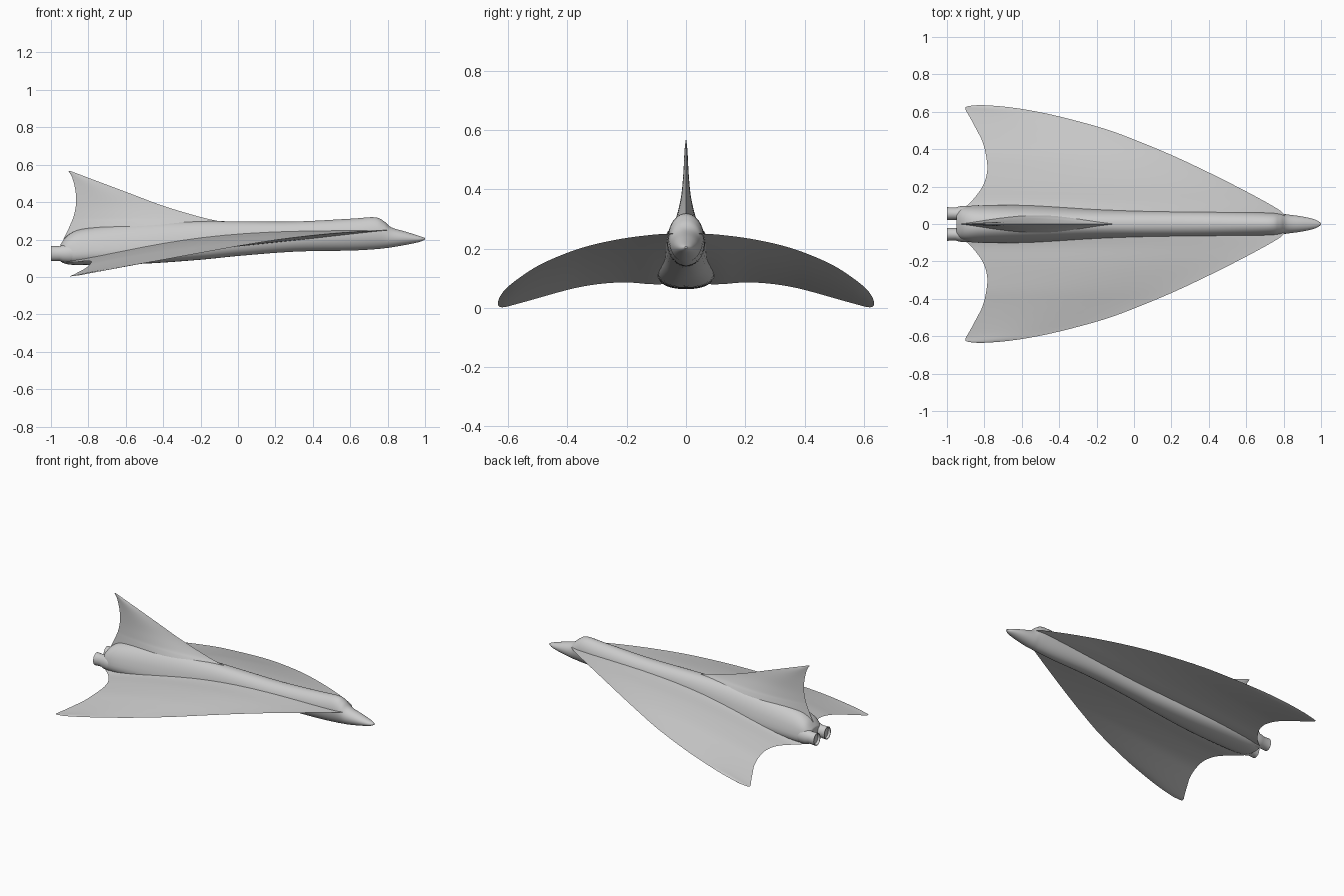
import bpy, bmesh, math

cube = bpy.data.objects.get("Cube")
if cube:
    bpy.data.objects.remove(cube, do_unlink=True)

grey = bpy.data.materials.new("light_grey")
grey.use_nodes = True
grey.diffuse_color = (0.6, 0.6, 0.6, 1)
grey.node_tree.nodes["Principled BSDF"].inputs["Base Color"].default_value = (0.6, 0.6, 0.6, 1)


def smooth_rows(rows, steps):
    """Catmull-Rom interpolation between station rows."""
    out = []
    for i in range(len(rows) - 1):
        a, b, c, d = (rows[max(0, min(len(rows) - 1, i + k))] for k in (-1, 0, 1, 2))
        for s in range(steps):
            t = s / steps
            out.append([q + t / 2 * (r - p + t * (2*p - 5*q + 4*r - e + t * (3*(q - r) + e - p)))
                        for p, q, r, e in zip(a, b, c, d)])
    out.append(list(rows[-1]))
    return out


def loft(name, rings, mirror=False, angle=40):
    """Skin closed rings of equal length and cap both ends."""
    bm = bmesh.new()
    loops = [[bm.verts.new(p) for p in ring] for ring in rings]
    n = len(loops[0])
    for a, b in zip(loops, loops[1:]):
        for i in range(n):
            j = (i + 1) % n
            bm.faces.new((a[i], a[j], b[j], b[i]))
    bm.faces.new(loops[0])
    bm.faces.new(loops[-1])
    bmesh.ops.recalc_face_normals(bm, faces=bm.faces)
    mesh = bpy.data.meshes.new(name)
    bm.to_mesh(mesh)
    bm.free()
    mesh.materials.append(grey)
    ob = bpy.data.objects.new(name, mesh)
    bpy.context.collection.objects.link(ob)
    bpy.ops.object.select_all(action='DESELECT')
    ob.select_set(True)
    bpy.context.view_layer.objects.active = ob
    bpy.ops.object.shade_smooth_by_angle(angle=math.radians(angle))
    if mirror:
        mod = ob.modifiers.new("Mirror", 'MIRROR')
        mod.use_axis = (False, True, False)
    return ob


def foil_params(n=24):
    """Chord fraction and side (+1 or -1) around a closed section."""
    us = [(1 - math.cos(math.pi * i / n)) / 2 for i in range(n + 1)]
    return [(u, 1) for u in us] + [(u, -1) for u in reversed(us[1:-1])]


def bulge(u):
    return math.sin(math.pi * u ** 1.1)


# Fuselage: x, half width, bottom z, top z, squareness, narrowing toward the top
body = smooth_rows([
    (1.0, 0.004, 0.200, 0.208, 2, 0),
    (0.97, 0.023, 0.187, 0.219, 2, 0),
    (0.90, 0.040, 0.172, 0.241, 2, 0),
    (0.82, 0.051, 0.158, 0.265, 2, 0),
    (0.78, 0.056, 0.153, 0.298, 2, 0),
    (0.73, 0.060, 0.148, 0.319, 2, 0),
    (0.60, 0.064, 0.141, 0.311, 2, 0),
    (0.30, 0.068, 0.135, 0.296, 2.1, 0.02),
    (0.0, 0.073, 0.112, 0.297, 2.3, 0.1),
    (-0.2, 0.080, 0.092, 0.298, 2.4, 0.2),
    (-0.5, 0.092, 0.071, 0.290, 2.5, 0.28),
    (-0.8, 0.096, 0.064, 0.262, 2.5, 0.25),
    (-0.9, 0.090, 0.066, 0.230, 2.5, 0.15),
    (-0.945, 0.070, 0.080, 0.180, 2.4, 0.05),
    (-0.95, 0.050, 0.095, 0.165, 2.2, 0),
], 5)


def body_ring(x, w, lo, hi, power, taper, n=40):
    ring = []
    for i in range(n):
        c, s = math.cos(math.tau * i / n), math.sin(math.tau * i / n)
        c = math.copysign(abs(c) ** (2 / power), c)
        s = math.copysign(abs(s) ** (2 / power), s)
        ring.append((x, w * c * (1 - taper * s), (lo + hi) / 2 + (hi - lo) / 2 * s))
    return ring


loft("fuselage", [body_ring(*row) for row in body])

# Wings: span y, leading x, trailing x, leading z, trailing z
wing = smooth_rows([
    (0.03, 0.81, -0.93, 0.250, 0.080),
    (0.065, 0.79, -0.93, 0.250, 0.080),
    (0.12, 0.70, -0.87, 0.246, 0.080),
    (0.20, 0.55, -0.81, 0.236, 0.086),
    (0.28, 0.39, -0.785, 0.221, 0.082),
    (0.36, 0.22, -0.79, 0.200, 0.070),
    (0.44, 0.03, -0.81, 0.170, 0.050),
    (0.51, -0.16, -0.845, 0.136, 0.030),
    (0.575, -0.40, -0.88, 0.092, 0.012),
    (0.61, -0.57, -0.90, 0.062, 0.003),
    (0.628, -0.70, -0.895, 0.037, 0.003),
    (0.635, -0.80, -0.84, 0.018, 0.010),
], 4)


def wing_ring(y, lead, trail, z_lead, z_trail):
    fade = max(0, 1 - y / 0.64)
    upper, lower = 0.004 + 0.065 * fade ** 1.5, 0.002 + 0.008 * fade
    chord = min(1, (lead - trail) / 0.3)
    return [(lead + (trail - lead) * u, y,
             z_lead + (z_trail - z_lead) * u
             + bulge(u) * chord * (upper if side > 0 else -lower))
            for u, side in foil_params()]


loft("wings", [wing_ring(*row) for row in wing], mirror=True)

# Tail fin: z, leading x, trailing x, half thickness
fin = smooth_rows([
    (0.20, 0.10, -0.935, 0.062),
    (0.26, 0.02, -0.905, 0.050),
    (0.295, -0.09, -0.890, 0.038),
    (0.32, -0.20, -0.880, 0.029),
    (0.38, -0.40, -0.867, 0.016),
    (0.455, -0.60, -0.868, 0.009),
    (0.53, -0.80, -0.886, 0.005),
    (0.566, -0.895, -0.907, 0.001),
], 4)
loft("tail_fin", [[(lead + (trail - lead) * u, side * half * bulge(u), z)
                   for u, side in foil_params()] for z, lead, trail, half in fin])

# Engine nozzles: x and radius of the turned profile, with a recessed mouth
nozzle = [(-0.80, 0.035), (-0.90, 0.050), (-0.935, 0.046), (-0.955, 0.039),
          (-1.0, 0.041), (-1.0, 0.037), (-0.985, 0.034)]
loft("engine_nozzles", [[(x, 0.055 + 0.85 * r * math.cos(math.tau * i / 24),
                          0.125 + r * math.sin(math.tau * i / 24)) for i in range(24)]
                        for x, r in nozzle], mirror=True)
